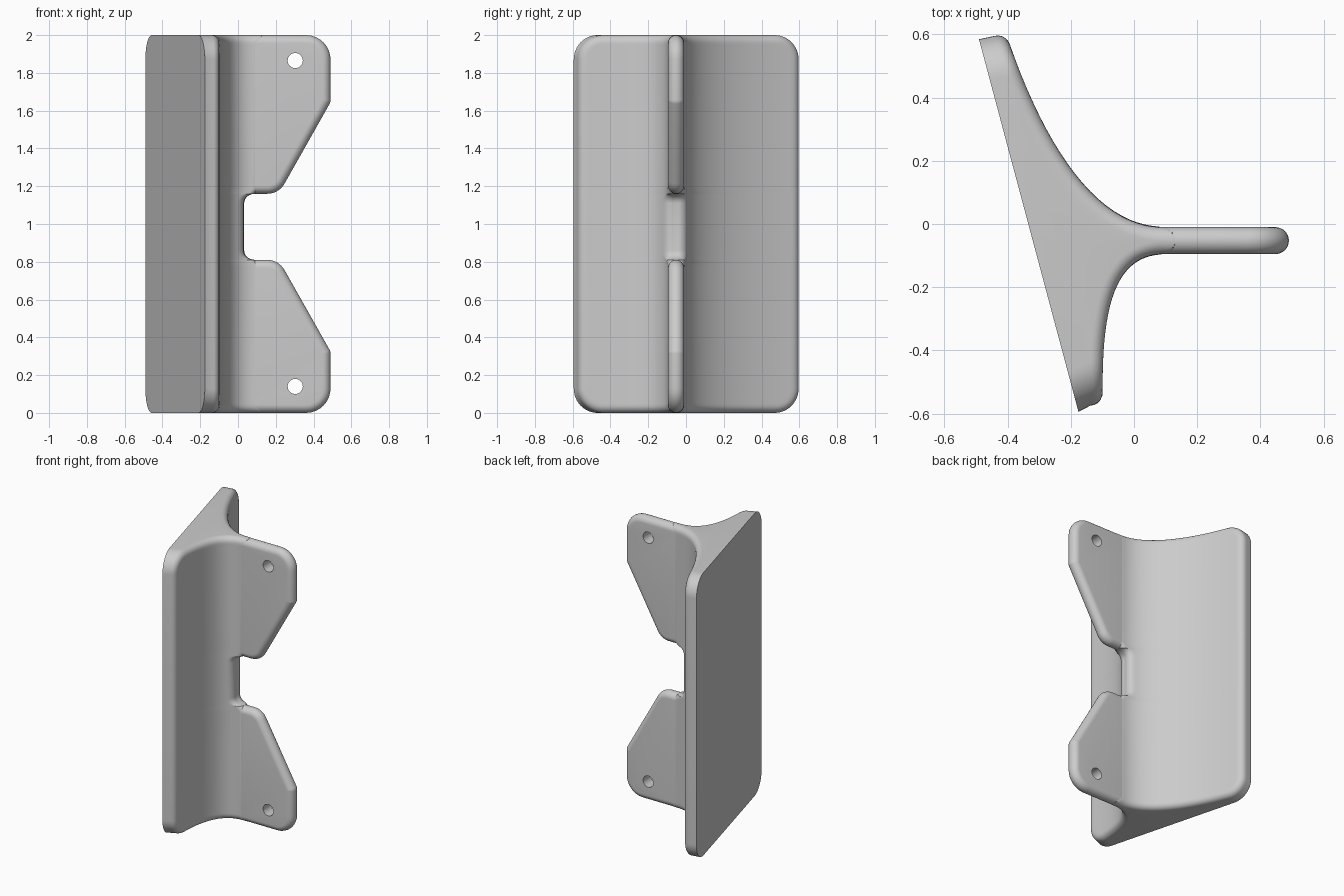
import bpy, bmesh, math
from mathutils import Vector

if "Cube" in bpy.data.objects:
    bpy.data.objects.remove(bpy.data.objects["Cube"], do_unlink=True)

grey = bpy.data.materials.new("plain_grey")
grey.use_nodes = True
COLOUR = (0.6, 0.6, 0.6, 1)
grey.diffuse_color = COLOUR
grey.node_tree.nodes["Principled BSDF"].inputs["Base Color"].default_value = COLOUR

EDGE = 0.04                     # rounding of the exposed edges
CORNER = 0.13                   # rounded corners of the outline
NOTCH_Z = 0.985
HALF_LENGTH = 0.61
MID = Vector((-0.333, -0.005))  # middle of the flat mounting face
ALONG = Vector((-0.258, 0.966)).normalized()


def finish(bm, name):
    bmesh.ops.recalc_face_normals(bm, faces=bm.faces)
    mesh = bpy.data.meshes.new(name)
    bm.to_mesh(mesh)
    bm.free()
    mesh.materials.append(grey)
    ob = bpy.data.objects.new(name, mesh)
    bpy.context.collection.objects.link(ob)
    return ob


def smooth(ob):
    bpy.ops.object.select_all(action='DESELECT')
    ob.select_set(True)
    bpy.context.view_layer.objects.active = ob
    bpy.ops.object.shade_smooth_by_angle(angle=math.radians(32))


def loft(rings, name):
    """Skin a stack of equal rings and cap both ends."""
    bm = bmesh.new()
    loops = [[bm.verts.new(p) for p in ring] for ring in rings]
    n = len(loops[0])
    for a, b in zip(loops, loops[1:]):
        for i in range(n):
            j = (i + 1) % n
            bm.faces.new((a[i], a[j], b[j], b[i]))
    bm.faces.new(loops[0])
    bm.faces.new(loops[-1])
    return finish(bm, name)


def bisect(test, lo, hi):
    for _ in range(40):
        mid = (lo + hi) / 2
        lo, hi = (mid, hi) if test(mid) else (lo, mid)
    return lo


def edge_inset(d):
    d = max(0, min(d, EDGE))
    return EDGE - math.sqrt(EDGE ** 2 - (EDGE - d) ** 2)


# Concave sides of the base, each running from the fin out to a wing
UPPER = [Vector(p) for p in ((0.09, -0.01), (-0.13, -0.01), (-0.30, 0.28), (-0.41, 0.62))]
LOWER = [Vector(p) for p in ((0.09, -0.095), (-0.07, -0.10), (-0.11, -0.28), (-0.097, -0.62))]


def curve(c, t):
    if t < 0:
        return c[0] + Vector((-t / 2, 0))
    s = 1 - t
    return c[0] * s ** 3 + c[1] * 3 * s * s * t + c[2] * 3 * s * t * t + c[3] * t ** 3


def tip_x(z):
    """How far the base reaches into the fin; the notch pulls it back."""
    d = abs(z - NOTCH_Z)
    if d <= 0.125:
        return 0.04
    if d <= 0.175:
        return 0.09 - math.sqrt(max(0, 0.05 ** 2 - (d - 0.125) ** 2))
    return min(0.13, 0.09 + d - 0.175)


def side(c, sign, z, steps=34):
    tip = tip_x(z)
    qz = max(0, abs(z - 1) - (1 - CORNER))
    limit = HALF_LENGTH - CORNER + math.sqrt(max(0, CORNER ** 2 - qz ** 2))
    reach = lambda p: sign * (p - MID).dot(ALONG)
    t0 = bisect(lambda t: curve(c, t).x > tip, -0.3, 0.6)
    t1 = bisect(lambda t: reach(curve(c, t)) < limit, 0.5, 1.2)
    points = []
    for k in range(steps + 1):
        t = t0 + (t1 - t0) * (0.5 - 0.5 * math.cos(math.pi * k / steps))
        p = curve(c, t)
        tangent = (curve(c, t + 0.001) - curve(c, t - 0.001)).normalized()
        inward = Vector((-tangent.y, tangent.x)) * sign
        qu = max(0, reach(p) - (HALF_LENGTH - CORNER))
        d = min(CORNER - math.hypot(qu, qz), tip - p.x)
        points.append(p + inward * edge_inset(d))
    return points + [MID + ALONG * sign * limit]


# Angled base: horizontal slices, closer together at the ends and the notch
levels = {1.0}
for k in range(13):
    d = CORNER * (1 - math.cos(math.pi / 2 * k / 12))
    levels |= {d, 2 - d}
for k in range(7):
    d = 0.125 + 0.05 * math.sin(math.pi / 2 * k / 6)
    levels |= {NOTCH_Z - d, NOTCH_Z + d}
levels |= {NOTCH_Z - 0.215, NOTCH_Z + 0.215}
slices = []
for z in sorted(levels):
    ring = side(UPPER, 1, z) + side(LOWER, -1, z)[::-1]
    slices.append([(p.x, p.y, z) for p in ring])
smooth(loft(slices, "angled_base"))


# Fins: rounded plates with a sloped edge and a screw hole
def fin(name, end, slope, notch, hole):
    half, mid_y, small = 0.0425, -0.0525, 0.043
    corners = [(0.0, end, small), (0.49, end, CORNER), (0.49, slope, small),
               (0.216, notch, 0.105), (0.0, notch, small)]
    arcs = []
    for i, (x, z, r) in enumerate(corners):
        p = Vector((x, z))
        a = (Vector(corners[i - 1][:2]) - p).normalized()
        b = (Vector(corners[(i + 1) % len(corners)][:2]) - p).normalized()
        gap = a.angle(b) / 2
        centre = p + (a + b).normalized() * r / math.sin(gap)
        start = centre.copy()
        foot_a = p + a * r / math.tan(gap) - start
        foot_b = p + b * r / math.tan(gap) - start
        arcs += [(centre, foot_a.slerp(foot_b, k / 8).normalized(), r) for k in range(9)]
    rings = []
    for k in range(17):
        phi = math.pi * (k / 16 - 0.5)
        inset = half * (1 - math.cos(phi))
        ring = [c + v * (r - inset) for c, v, r in arcs]
        rings.append([(p.x, mid_y + half * math.sin(phi), p.y) for p in ring])
    ob = loft(rings, name)

    bpy.ops.mesh.primitive_cylinder_add(vertices=32, radius=0.04, depth=0.4,
                                        location=(0.303, mid_y, hole),
                                        rotation=(math.pi / 2, 0, 0))
    cutter = bpy.context.object
    cutter.name = name + "_hole_cutter"
    cutter.hide_render = True
    cutter.data.materials.append(grey)
    mod = ob.modifiers.new("screw_hole", 'BOOLEAN')
    mod.operation = 'DIFFERENCE'
    mod.solver = 'EXACT'
    mod.object = cutter
    bpy.ops.object.select_all(action='DESELECT')
    ob.select_set(True)
    bpy.context.view_layer.objects.active = ob
    bpy.ops.object.modifier_apply(modifier=mod.name)
    bpy.data.objects.remove(cutter, do_unlink=True)
    smooth(ob)


fin("upper_fin", 2.0, 1.645, 1.16, 1.865)
fin("lower_fin", 0.0, 0.325, 0.81, 0.14)
